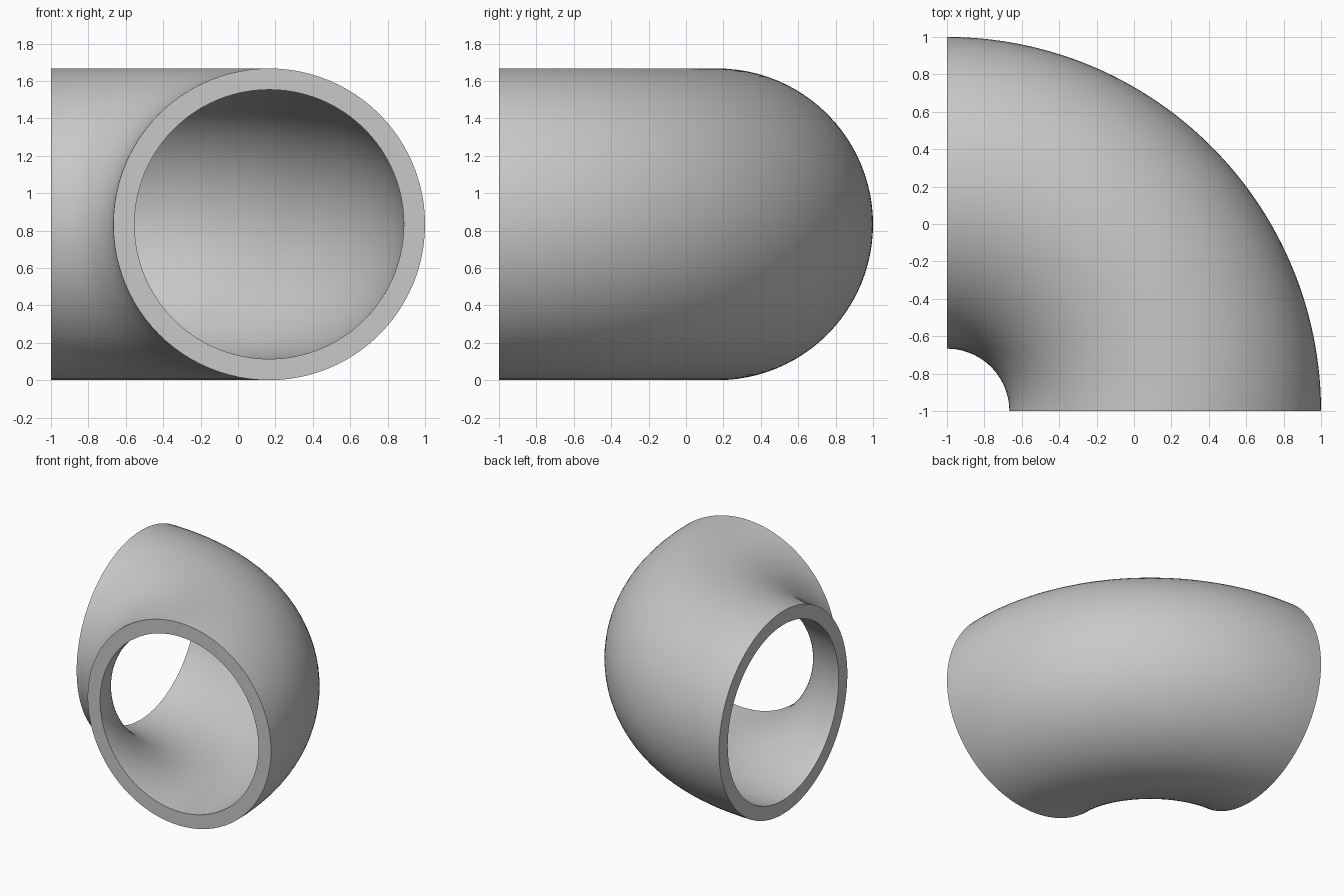
import bpy
import bmesh
from math import cos, sin, pi, radians

if "Cube" in bpy.data.objects:
    bpy.data.objects.remove(bpy.data.objects["Cube"])

BEND = 7 / 6       # centreline radius of the elbow
OUTER = 5 / 6      # pipe outer radius
BORE = 0.72        # pipe inner radius
SIDES = 96         # segments round the pipe
STEPS = 64         # segments along the bend

# Plain grey
grey = bpy.data.materials.new("pipe_grey")
grey.use_nodes = True
colour = (0.58, 0.58, 0.58, 1)
grey.diffuse_color = colour
grey.node_tree.nodes["Principled BSDF"].inputs["Base Color"].default_value = colour

bm = bmesh.new()


def ring(radius):
    """Circle of edges at the front mouth of the pipe."""
    verts = []
    for i in range(SIDES):
        a = 2 * pi * i / SIDES
        verts.append(bm.verts.new((-1 + BEND + radius * cos(a), -1, OUTER + radius * sin(a))))
    return verts


# Annular wall section at the front mouth
outer, inner = ring(OUTER), ring(BORE)
wall = []
for i in range(SIDES):
    j = (i + 1) % SIDES
    wall.append(bm.faces.new((outer[i], outer[j], inner[j], inner[i])))

# Sweep the section through a quarter turn, keeping the front end closed
bmesh.ops.spin(bm, geom=wall, cent=(-1, -1, 0), axis=(0, 0, 1),
               angle=radians(90), steps=STEPS, use_duplicate=False)
bmesh.ops.remove_doubles(bm, verts=bm.verts, dist=1e-5)

# Close the front mouth rim if the sweep consumed its faces
rim = [e for e in bm.edges if e.is_boundary]
if rim:
    bmesh.ops.bridge_loops(bm, edges=rim)
bmesh.ops.recalc_face_normals(bm, faces=bm.faces)

mesh = bpy.data.meshes.new("pipe_elbow")
bm.to_mesh(mesh)
bm.free()
mesh.materials.append(grey)
elbow = bpy.data.objects.new("pipe_elbow", mesh)
bpy.context.collection.objects.link(elbow)

# Smooth walls, crisp rims
bpy.ops.object.select_all(action="DESELECT")
elbow.select_set(True)
bpy.context.view_layer.objects.active = elbow
bpy.ops.object.shade_smooth_by_angle(angle=radians(30))
